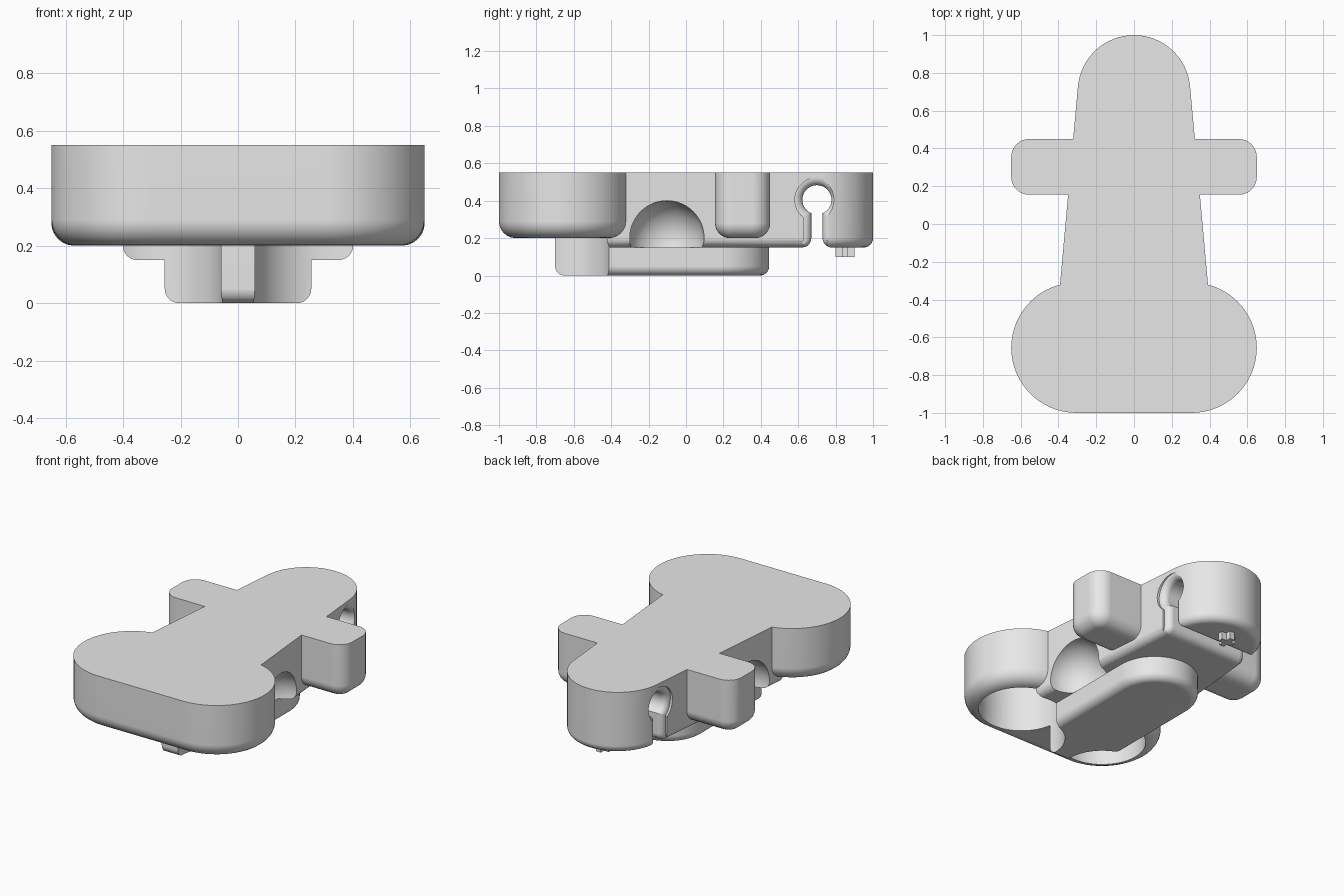
import bpy, bmesh
from math import sin, cos, asin, sqrt, radians, pi

cube = bpy.data.objects.get("Cube")
if cube:
    bpy.data.objects.remove(cube, do_unlink=True)

grey = bpy.data.materials.new("light grey")
grey.use_nodes = True
COLOUR = (0.8, 0.8, 0.8, 1)
grey.diffuse_color = COLOUR
for node in grey.node_tree.nodes:
    if node.type == 'BSDF_PRINCIPLED':
        node.inputs["Base Color"].default_value = COLOUR

TOP = 0.55


def arc(cx, cy, r, a0, a1, n=16):
    steps = [radians(a0 + (a1 - a0) * i / n) for i in range(n + 1)]
    return [(cx + r * cos(a), cy + r * sin(a)) for a in steps]


def finish(name, bm):
    bmesh.ops.recalc_face_normals(bm, faces=bm.faces[:])
    mesh = bpy.data.meshes.new(name)
    bm.to_mesh(mesh)
    bm.free()
    mesh.materials.append(grey)
    ob = bpy.data.objects.new(name, mesh)
    bpy.context.collection.objects.link(ob)
    return ob


def loft(rings):
    """Closed solid through rings that have equal point counts."""
    bm = bmesh.new()
    loops = [[bm.verts.new(p) for p in ring] for ring in rings]
    for a, b in zip(loops, loops[1:]):
        for i in range(len(a)):
            j = (i + 1) % len(a)
            bm.faces.new((a[i], a[j], b[j], b[i]))
    bm.faces.new(loops[0])
    bm.faces.new(loops[-1])
    bmesh.ops.recalc_face_normals(bm, faces=bm.faces[:])
    return bm


def slab(name, outline, z0, z1, fillet=0, rounded=lambda mid: True):
    """Extruded outline with a filleted bottom rim."""
    bm = loft([[(x, y, z) for x, y in outline] for z in (z0, z1)])
    if fillet:
        rim = [e for e in bm.edges if all(abs(v.co.z - z0) < 1e-5 for v in e.verts)
               and rounded((e.verts[0].co + e.verts[1].co) / 2)]
        bmesh.ops.bevel(bm, geom=rim, offset=fillet, offset_type='OFFSET',
                        segments=6, profile=0.5, affect='EDGES')
    return finish(name, bm)


def cut(ob, cutters):
    bpy.context.view_layer.objects.active = ob
    for cutter in cutters:
        mod = ob.modifiers.new("cut", 'BOOLEAN')
        mod.operation = 'DIFFERENCE'
        mod.solver = 'EXACT'
        mod.object = cutter
        bpy.ops.object.modifier_apply(modifier=mod.name)


# Long tapered body with a round back end
back = arc(0, 0.702, 0.298, 5, 175, 32)
spine = slab("spine", [(-0.426, -0.7), (0.426, -0.7)] + back, 0.15, TOP, 0.05,
             lambda mid: mid.y > -0.69)

# Wide front with two round lobes
lobes = slab("front_lobes", arc(0.305, -0.655, 0.345, -90, 90, 32)
             + arc(-0.305, -0.655, 0.345, 90, 270, 32), 0.2, TOP, 0.09)

# Short cross arms
corners = [(0.555, 0.25, -90), (0.555, 0.355, 0), (-0.555, 0.355, 90), (-0.555, 0.25, 180)]
arms = slab("side_arms", [p for x, y, a in corners
                          for p in arc(x, y, 0.095, a, a + 90, 8)], 0.2, TOP, 0.08)

# Raised keel underneath, round at the back
keel = slab("keel", [(-0.255, -0.7), (0.255, -0.7)] + arc(0, 0.19, 0.255, 0, 180, 32),
            0, 0.15, 0.05)

# Small plus-shaped peg under the back end
plus = []
for k in range(4):
    c, s = cos(k * pi / 2), sin(k * pi / 2)
    for x, y in ((0.05, -0.017), (0.05, 0.017), (0.017, 0.017)):
        plus.append((x * c - y * s, 0.85 + x * s + y * c))
peg = slab("plus_peg", plus, 0.1, 0.17)

# Cutters: lobe sockets and side dimples
sockets, dimples = [], []
for side in (-1, 1):
    ring = arc(side * 0.31, -0.66, 0.255, 0, 360, 64)[:-1]
    sockets.append(slab("socket_cutter", ring, -0.1, 0.5))
    bm = bmesh.new()
    bmesh.ops.create_uvsphere(bm, u_segments=48, v_segments=24, radius=0.2)
    bmesh.ops.translate(bm, verts=bm.verts[:], vec=(side * 0.372, -0.102, 0.2))
    dimples.append(finish("dimple_cutter", bm))


# Cutter: keyhole through the back end, flared at both mouths and at the bottom
def keyhole(x, flare):
    r, w = 0.078 + flare, 0.03 + flare
    a = asin(w / r) * 180 / pi
    pts = arc(0.7, 0.405, r, a - 90, 270 - a, 32)
    lip = [(w + 0.05 * (1 - cos(t)), 0.2 - 0.05 * sin(t))
           for t in [i * pi / 12 for i in range(1, 7)]]
    lip = [(w, 0.2)] + lip + [(w + 0.05, 0.1)]
    pts += [(0.7 - d, z) for d, z in lip]
    pts += [(0.7 + d, z) for d, z in reversed(lip)]
    return [(x, y, z) for y, z in pts]


mouth = [(0.255 + 0.04 * t, 0.04 * (1 - sqrt(1 - t * t)))
         for t in (0, 0.3, 0.55, 0.75, 0.9, 0.98, 1)] + [(0.4, 0.04)]
stations = [(-x, f) for x, f in reversed(mouth)] + mouth
slot = finish("keyhole_cutter", loft([keyhole(x, f) for x, f in stations]))

cut(spine, sockets + dimples + [slot])
cut(lobes, sockets)
cut(keel, sockets)
for helper in sockets + dimples + [slot]:
    bpy.data.objects.remove(helper, do_unlink=True)

# Smooth fillets, crisp corners
for ob in (spine, lobes, arms, keel, peg):
    bpy.ops.object.select_all(action='DESELECT')
    ob.select_set(True)
    bpy.context.view_layer.objects.active = ob
    bpy.ops.object.shade_smooth_by_angle(angle=radians(32))
    mod = ob.modifiers.new("even_normals", 'WEIGHTED_NORMAL')
    mod.keep_sharp = True
